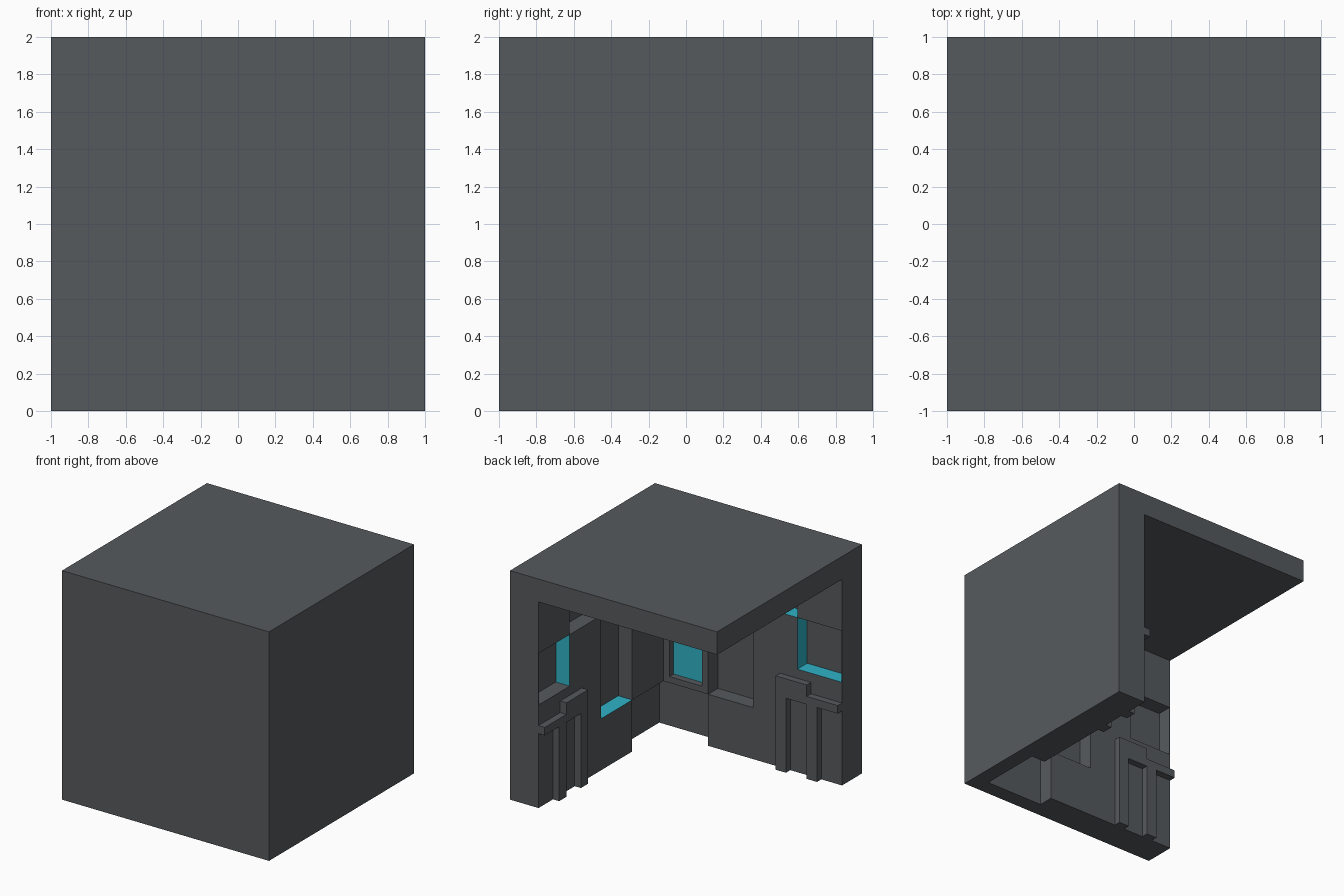
import bpy, bmesh
from mathutils import Vector

if "Cube" in bpy.data.objects:
    bpy.data.objects.remove(bpy.data.objects["Cube"])

IN = 0.725            # inner face of both walls
DEEP = 0.86           # back of the recesses
ROOF = 1.80           # underside of the roof
COL = (1 + IN) / 4    # relief grid column
ROW = ROOF / 4        # relief grid row


def material(name, rgb):
    m = bpy.data.materials.new(name)
    m.diffuse_color = (*rgb, 1)
    m.use_nodes = True
    m.node_tree.nodes["Principled BSDF"].inputs["Base Color"].default_value = m.diffuse_color
    return m


MATS = [material("dark_grey", (0.093, 0.102, 0.109)),
        material("cyan", (0.028, 0.445, 0.558))]


def add_object(name, bm):
    bmesh.ops.recalc_face_normals(bm, faces=bm.faces[:])
    me = bpy.data.meshes.new(name)
    bm.to_mesh(me)
    bm.free()
    for m in MATS:
        me.materials.append(m)
    ob = bpy.data.objects.new(name, me)
    bpy.context.collection.objects.link(ob)
    return ob


def box(name, lo, hi, cyan=()):
    """Box between two corners; faces whose normal is in 'cyan' get that colour."""
    bm = bmesh.new()
    bmesh.ops.create_cube(bm, size=1)
    for v in bm.verts:
        v.co = Vector([lo[i] if v.co[i] < 0 else hi[i] for i in range(3)])
    bmesh.ops.recalc_face_normals(bm, faces=bm.faces[:])
    for f in bm.faces:
        if any(f.normal.dot(Vector(d)) > 0.9 for d in cyan):
            f.material_index = 1
    return add_object(name, bm)


def swap(p):
    """Mirror across the room diagonal: front wall <-> right wall."""
    return (-p[1], -p[0], p[2])


cutters = []


def recess(a0, a1, z0, z1, depth=DEEP, cyan=(), right=False):
    """Recess in the front wall (or right wall), a = distance from the open end."""
    lo, hi = (a0 - 1, -depth, z0), (a1 - 1, -IN + 0.05, z1)
    if right:
        p, q = swap(lo), swap(hi)
        lo = tuple(min(s) for s in zip(p, q))
        hi = tuple(max(s) for s in zip(p, q))
    cutters.append(box("recess_cutter", lo, hi, cyan))


# Solid block, hollowed into two walls and a roof
shell = box("room_shell", (-1, -1, 0), (1, 1, 2))
cutters.append(box("room_cutter", (-1.1, -IN, -0.1), (IN, 1.1, ROOF)))

DOWN, PX, NY = (0, 0, -1), (1, 0, 0), (0, -1, 0)
for right in (False, True):
    # outer niche (a thin cap closes the wall end)
    recess(0.004, COL, 2 * ROW, 3 * ROW, cyan=(NY,) if right else (DOWN, PX), right=right)
    # upper niche
    recess(COL, 2 * COL, 3 * ROW, ROOF, cyan=() if right else (DOWN,), right=right)
    # tall niche
    recess(2 * COL, 3 * COL, ROW, 3 * ROW, cyan=(DOWN,) if right else (), right=right)
    # low corner niche
    recess(3 * COL, 1 + DEEP, -0.1, ROW, right=right)
# small window with cyan pane in the front wall
recess(3 * COL + 0.058, 4 * COL - 0.058, ROW + 0.055, 2 * ROW - 0.055,
       depth=IN + 0.058, cyan=(NY,))

for c in cutters:
    c.hide_render = True
    mod = shell.modifiers.new("cut", 'BOOLEAN')
    mod.operation = 'DIFFERENCE'
    mod.solver = 'EXACT'
    mod.object = c

# Apply the cuts and remove the cutters
bpy.context.view_layer.update()
dg = bpy.context.evaluated_depsgraph_get()
result = bpy.data.meshes.new_from_object(shell.evaluated_get(dg))
shell.modifiers.clear()
shell.data = result
for c in cutters:
    bpy.data.objects.remove(c)

# Stepped trim with two legs, on each wall near its open end
PROFILE = [(0, 0.72), (0, 0.65), (0.2, 0.65), (0.2, 0), (0.3, 0), (0.3, 0.65),
           (0.5, 0.65), (0.5, 0), (0.6, 0), (0.6, 0.82), (0.3, 0.82), (0.3, 0.72)]
for name, right in (("front_wall_trim", False), ("right_wall_trim", True)):
    bm = bmesh.new()
    pts = [(a - 1, -IN, z) for a, z in PROFILE]
    push = (0, 0.06, 0)
    if right:
        pts, push = [swap(p) for p in pts], swap(push)
    face = bm.faces.new([bm.verts.new(p) for p in pts])
    ext = bmesh.ops.extrude_face_region(bm, geom=[face], use_keep_orig=True)
    bmesh.ops.translate(bm, vec=push,
                        verts=[g for g in ext["geom"] if isinstance(g, bmesh.types.BMVert)])
    add_object(name, bm)
